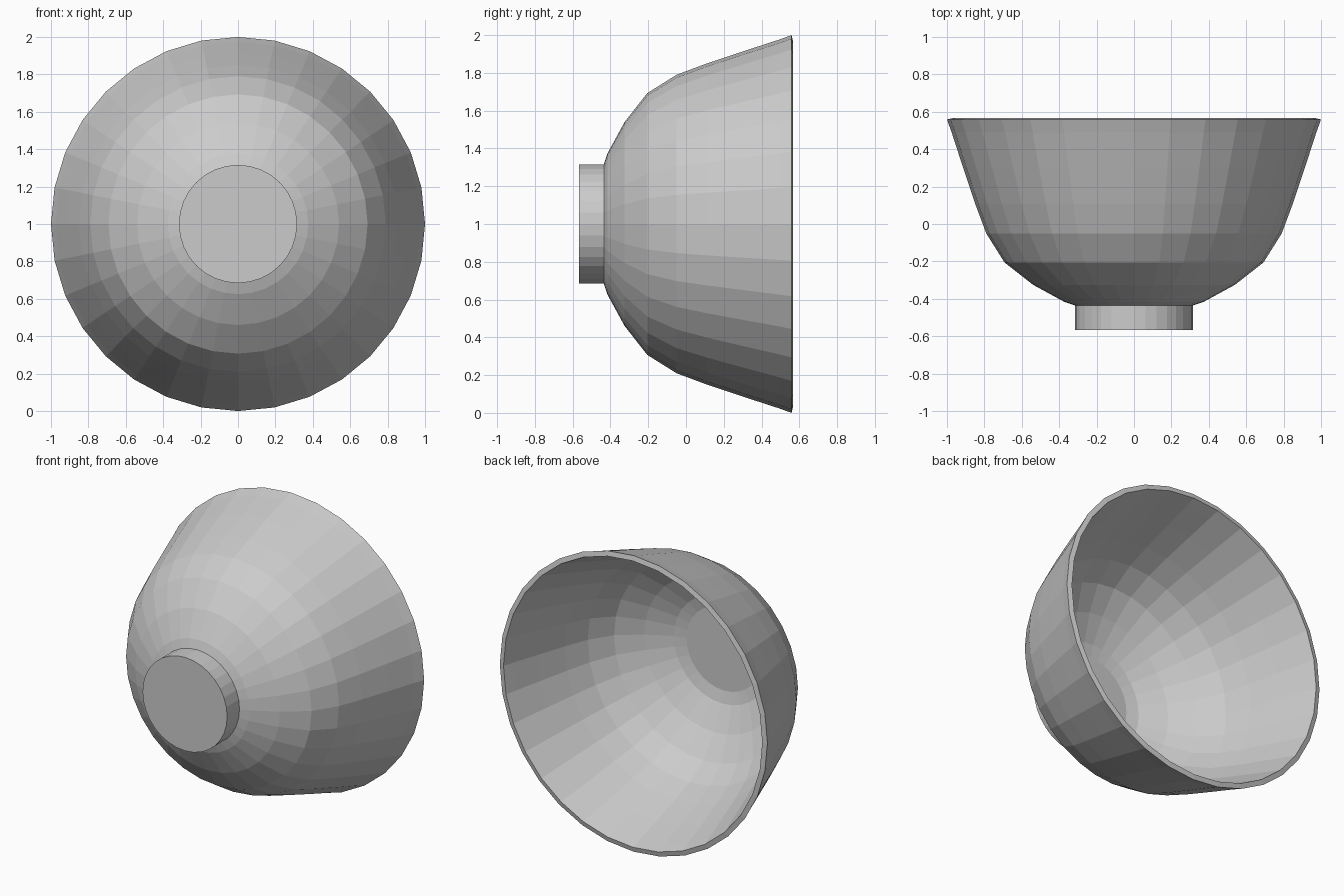
import bpy, bmesh, math

if "Cube" in bpy.data.objects:
    bpy.data.objects.remove(bpy.data.objects["Cube"])

SIDES = 32
AXIS_Z = 1.0  # the bowl lies on its side, axis along y


def lathe(name, profile):
    """Spin (radius, y) points round the y axis; radius 0 closes with a flat disc."""
    bm = bmesh.new()
    rings = []
    for r, y in profile:
        ring = []
        for i in range(SIDES):
            a = 2 * math.pi * i / SIDES
            ring.append(bm.verts.new((r * math.cos(a), y, AXIS_Z + r * math.sin(a))))
        rings.append(ring)
    for a, b in zip(rings, rings[1:]):
        for i in range(SIDES):
            j = (i + 1) % SIDES
            bm.faces.new((a[i], a[j], b[j], b[i]))
    bm.faces.new(rings[0])
    bm.faces.new(rings[-1])
    bmesh.ops.recalc_face_normals(bm, faces=bm.faces)
    mesh = bpy.data.meshes.new(name)
    bm.to_mesh(mesh)
    bm.free()
    obj = bpy.data.objects.new(name, mesh)
    bpy.context.collection.objects.link(obj)
    return obj


# Bowl: outer wall up to the rim, then the inner wall down to the flat floor
outer = [(0.316, -0.435), (0.375, -0.415), (0.54, -0.325), (0.693, -0.205),
         (0.79, -0.05), (0.85, 0.11), (0.915, 0.305), (0.975, 0.49), (1.0, 0.559)]
inner = [(0.967, 0.567), (0.945, 0.50), (0.885, 0.315), (0.82, 0.12),
         (0.76, -0.037), (0.667, -0.185), (0.52, -0.298), (0.36, -0.385), (0.28, -0.405)]
lathe("bowl", outer + inner)

# Foot: short cylinder under the bowl
lathe("foot", [(0.316, -0.567), (0.316, -0.43)])
